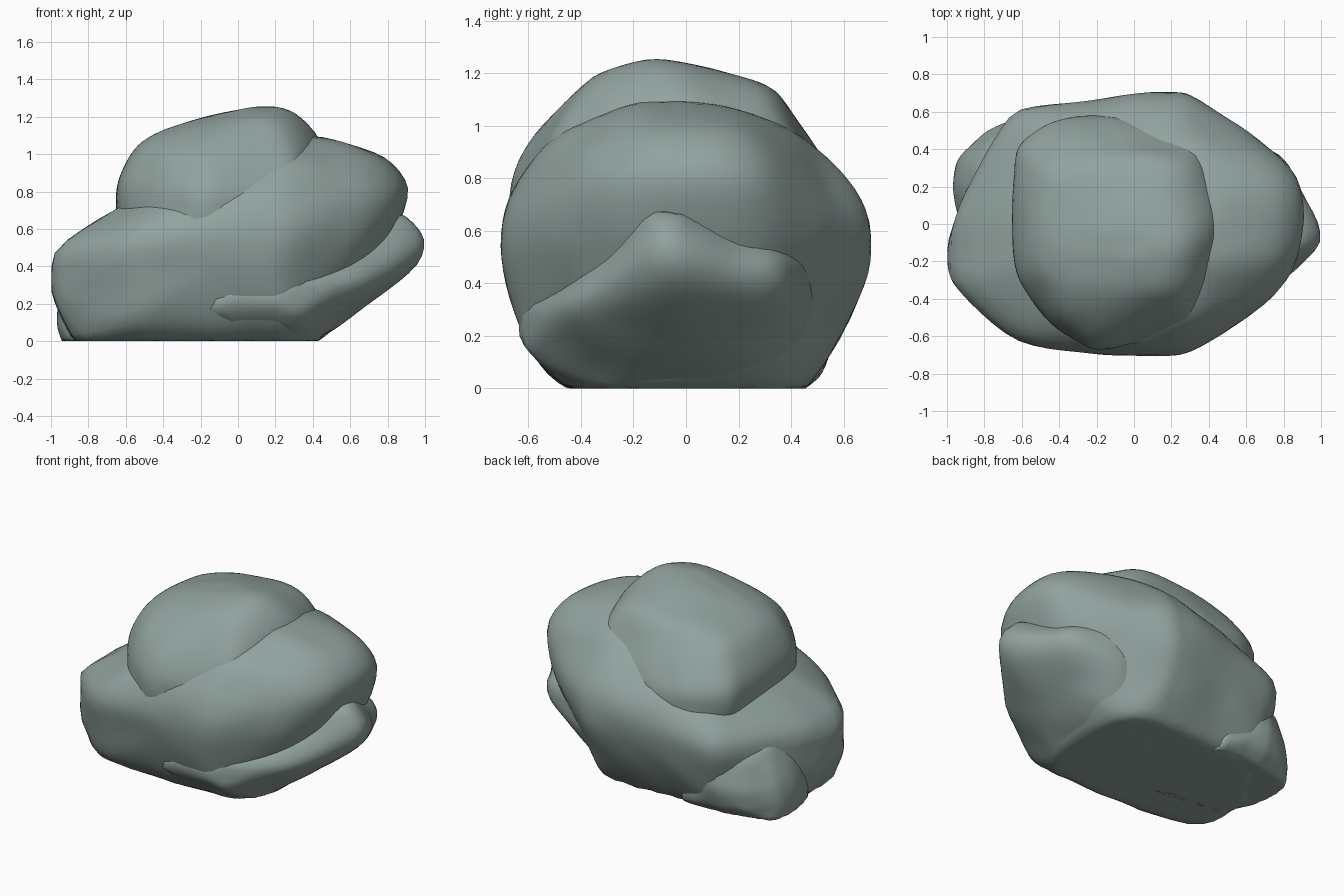
import bpy
import bmesh
from mathutils import Vector, noise

cube = bpy.data.objects.get("Cube")
if cube:
    bpy.data.objects.remove(cube, do_unlink=True)

# Stone colour
stone = bpy.data.materials.new("grey_green_stone")
stone.use_nodes = True
colour = (0.285, 0.365, 0.345, 1)
stone.diffuse_color = colour
shader = stone.node_tree.nodes["Principled BSDF"]
shader.inputs["Base Color"].default_value = colour
shader.inputs["Roughness"].default_value = 0.9


def edge_planes(outline, axes, centre):
    """Turn a convex outline into normals divided by their distance from the centre."""
    a, b = axes
    points = [Vector((u - centre[a], v - centre[b])) for u, v in outline]
    planes = []
    for start, end in zip(points, points[1:] + points[:1]):
        along = end - start
        normal = Vector((along.y, -along.x)).normalized()
        planes.append(normal / normal.dot(start))
    return planes


def gauge(direction, axes, planes, power=30):
    """How far a direction reaches relative to an outline, with softened corners."""
    flat = Vector((direction[axes[0]], direction[axes[1]]))
    return sum(max(0, p.dot(flat)) ** power for p in planes) ** (1 / power)


def boulder(name, centre, front, side, top, blend=3, wobble=0.01, swell=1.025):
    """A rounded stone that follows its front, side and top outlines."""
    outlines = [(front, (0, 2)), (side, (1, 2)), (top, (0, 1))]
    sets = [(axes, edge_planes(shape, axes, centre)) for shape, axes in outlines]
    middle = Vector(centre)
    bm = bmesh.new()
    bmesh.ops.create_icosphere(bm, subdivisions=5, radius=1)
    for v in bm.verts:
        d = v.co.normalized()
        reach = [gauge(d, axes, planes) ** blend for axes, planes in sets]
        # Each axis is shared by two outlines, so count it once
        shared = 0
        for axis in range(3):
            single = Vector((0, 0, 0))
            single[axis] = d[axis]
            shared += min(gauge(single, axes, planes) for axes, planes in sets if axis in axes) ** blend
        radius = swell * max(sum(reach) - shared, max(reach)) ** (-1 / blend)
        radius += wobble * noise.noise((middle + d * radius) * 4)
        v.co = middle + d * radius
        # Flat resting face
        v.co.z = max(v.co.z, 0)
    bmesh.ops.recalc_face_normals(bm, faces=bm.faces)
    mesh = bpy.data.meshes.new(name)
    bm.to_mesh(mesh)
    bm.free()
    mesh.materials.append(stone)
    mesh.shade_smooth()
    obj = bpy.data.objects.new(name, mesh)
    bpy.context.collection.objects.link(obj)


# Large slanted slab
boulder(
    "main_slab", (0.05, 0, 0.54),
    front=[(-.83, -.04), (-.94, .12), (-1, .28), (-1, .43), (-.94, .53), (-.66, .7),
           (-.3, .91), (.3, 1.08), (.45, 1.09), (.8, .97), (.91, .82), (.88, .68),
           (.79, .47), (.6, .18), (.38, -.04)],
    side=[(-.5, .97), (-.2, 1.09), (.25, 1.06), (.45, .97), (.6, .81), (.68, .7),
          (.705, .53), (.67, .35), (.58, .18), (.5, .04), (.4, -.04), (-.34, -.04),
          (-.53, .06), (-.62, .2), (-.67, .35), (-.71, .57), (-.66, .76)],
    top=[(-1, -.2), (-.98, -.3), (-.6, -.64), (-.3, -.69), (.27, -.7), (.7, -.44),
         (.85, -.25), (.91, .1), (.89, .25), (.8, .38), (.5, .57), (.27, .71),
         (-.63, .6), (-.76, .43), (-.95, .05)])

# Rounded stone on top
boulder(
    "top_cap", (-0.1, -0.04, 0.78),
    front=[(-.62, .55), (-.655, .7), (-.65, .85), (-.53, 1.05), (-.38, 1.14),
           (.08, 1.25), (.2, 1.25), (.3, 1.22), (.45, 1.08), (.5, .75), (.35, .45), (-.4, .45)],
    side=[(-.63, .55), (-.67, .72), (-.62, .9), (-.48, 1.08), (-.35, 1.19), (-.12, 1.25),
          (.2, 1.19), (.35, 1.13), (.45, .99), (.57, .78), (.56, .6), (.4, .45), (-.45, .45)],
    top=[(.4, .42), (.48, 0), (.41, -.36), (.32, -.54), (-.2, -.67), (-.45, -.52),
         (-.62, -.28), (-.655, 0), (-.62, .4), (-.45, .54), (-.22, .58), (.32, .48)],
    blend=4)

# Pointed stone under the overhang
boulder(
    "lower_lobe", (0.3, -0.04, 0.32),
    front=[(1, .5), (.97, .6), (.85, .68), (.4, .6), (-.15, .3), (-.25, .15), (0, -.02),
           (.38, -.02), (.62, .14), (.93, .38)],
    side=[(-.07, .69), (.15, .62), (.42, .56), (.5, .42), (.46, .2), (.36, .04),
          (.2, -.02), (-.3, -.02), (-.52, .07), (-.63, .2), (-.61, .31), (-.2, .63)],
    top=[(1, -.1), (.98, .02), (.8, .35), (.5, .48), (0, .45), (-.25, .2), (-.28, -.4),
         (-.12, -.62), (.2, -.64), (.7, -.44), (.93, -.22)])

# Low foot at the back
boulder(
    "back_foot", (-0.62, 0.2, 0.2),
    front=[(-.97, .08), (-.96, .2), (-.85, .47), (-.6, .62), (-.3, .5), (-.3, -.03), (-.92, -.03)],
    side=[(-.2, .4), (.05, .6), (.33, .57), (.5, .42), (.56, .2), (.52, .06), (.4, -.03), (-.2, -.03)],
    top=[(-.97, .2), (-.94, .35), (-.8, .49), (-.6, .57), (-.3, .5), (-.3, -.2), (-.8, -.15), (-.94, .05)])
